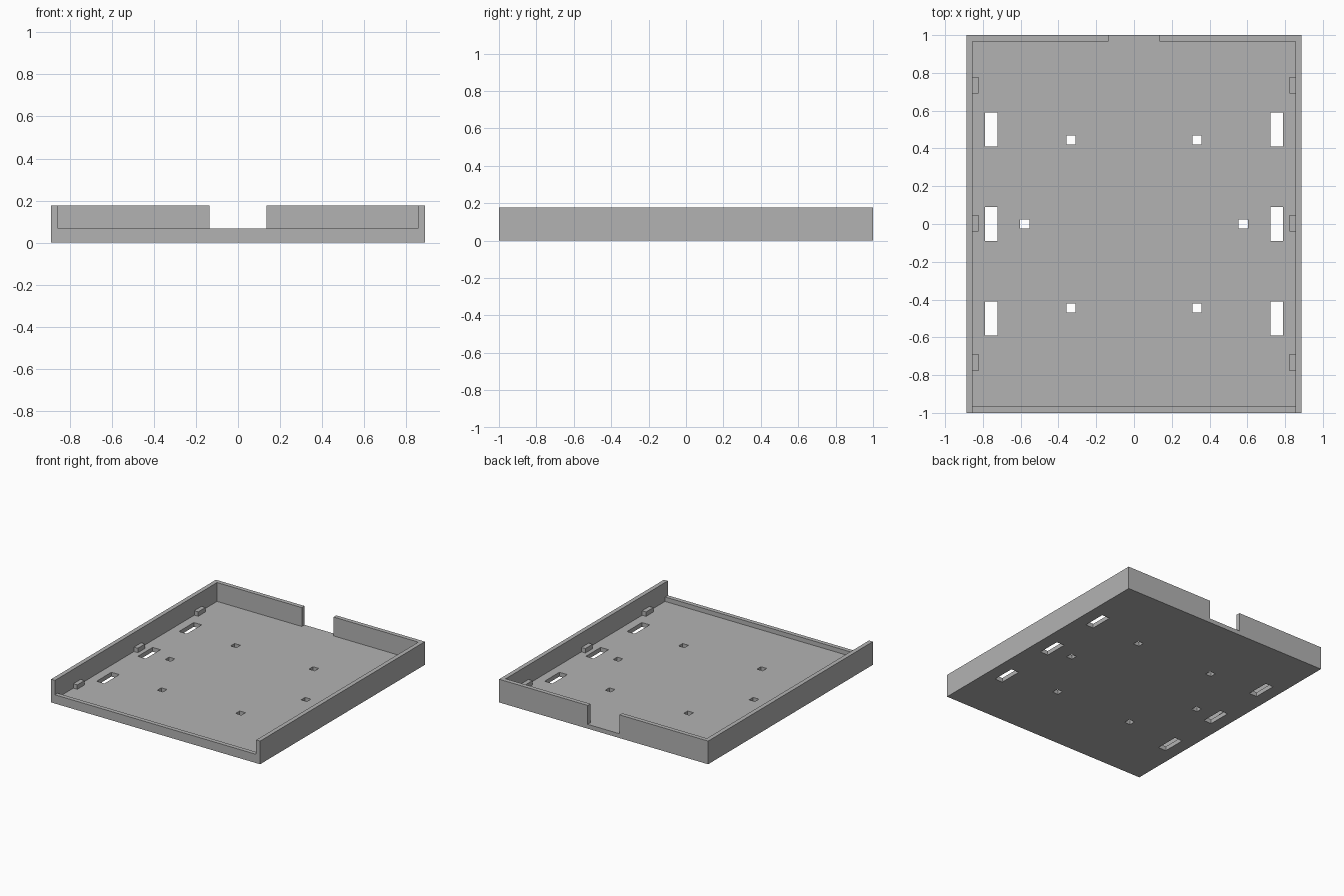
import bpy

old = bpy.data.objects.get("Cube")
if old:
    bpy.data.objects.remove(old, do_unlink=True)

WIDTH, DEPTH, HEIGHT = 1.776, 2.0, 0.178
WALL = 0.033          # wall and floor thickness
LIP = 0.067           # height of front lip and side tabs
IN_X, IN_Y = WIDTH / 2 - WALL, DEPTH / 2 - WALL

grey = bpy.data.materials.new("plain grey")
grey.use_nodes = True
GREY = (0.45, 0.45, 0.45, 1)
grey.diffuse_color = GREY
grey.node_tree.nodes["Principled BSDF"].inputs["Base Color"].default_value = GREY


def box(name, low, high):
    """Axis-aligned box between two corners."""
    mid = [(a + b) / 2 for a, b in zip(low, high)]
    bpy.ops.mesh.primitive_cube_add(size=1, location=mid)
    obj = bpy.context.object
    obj.name = name
    obj.scale = [b - a for a, b in zip(low, high)]
    bpy.ops.object.transform_apply(location=True, rotation=False, scale=True)
    obj.data.materials.append(grey)
    return obj


def cut(target, low, high):
    """Subtract a box from the target."""
    cutter = box("cutter", low, high)
    cutter.hide_render = True
    mod = target.modifiers.new("cut", 'BOOLEAN')
    mod.operation = 'DIFFERENCE'
    mod.solver = 'EXACT'
    mod.object = cutter
    bpy.context.view_layer.objects.active = target
    bpy.ops.object.modifier_apply(modifier=mod.name)
    bpy.data.objects.remove(cutter, do_unlink=True)


def hole(target, x, y, w, d):
    cut(target, (x - w / 2, y - d / 2, -1), (x + w / 2, y + d / 2, 1))


# Tray shell: solid block with the inside hollowed out
tray = box("tray", (-WIDTH / 2, -DEPTH / 2, 0), (WIDTH / 2, DEPTH / 2, HEIGHT))
cut(tray, (-IN_X, -IN_Y, WALL), (IN_X, IN_Y, 1))

# Front wall lowered to a lip, and a gap in the back wall down to the floor
cut(tray, (-IN_X, -2, LIP), (IN_X, 0, 1))
cut(tray, (-0.135, 0.5, WALL), (0.135, 2, 1))

# Long slots beside the walls and small square holes
for side in (-1, 1):
    for y in (-0.5, 0, 0.5):
        hole(tray, side * 0.755, y, 0.067, 0.18)
    for x, y in ((0.333, 0.445), (0.333, -0.445), (0.578, 0)):
        hole(tray, side * x, y, 0.049, 0.049)

# Small tabs along the foot of each side wall
for side, label in ((1, "left"), (-1, "right")):
    for y, place in ((-0.733, "front"), (0.003, "middle"), (0.735, "back")):
        x0, x1 = sorted((side * (IN_X - 0.033), side * (IN_X + 0.01)))
        box(f"{label}_{place}_tab", (x0, y - 0.044, WALL - 0.01), (x1, y + 0.044, LIP))
